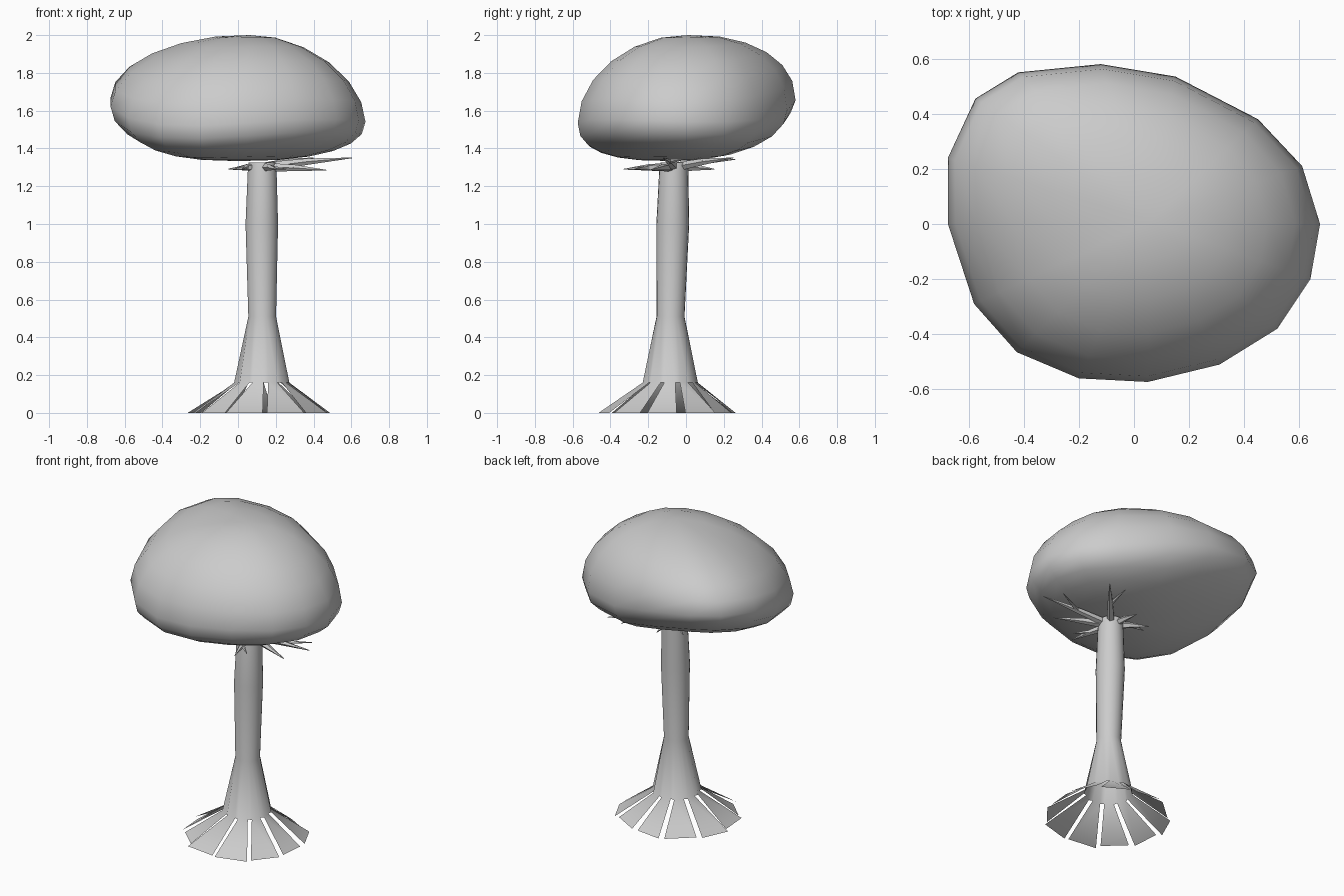
import bpy, bmesh, math, random
from mathutils import Vector

if "Cube" in bpy.data.objects:
    bpy.data.objects.remove(bpy.data.objects["Cube"])
random.seed(4)

grey = bpy.data.materials.new("light_grey")
grey.diffuse_color = (0.6, 0.6, 0.6, 1)
grey.use_nodes = True
grey.node_tree.nodes["Principled BSDF"].inputs["Base Color"].default_value = grey.diffuse_color


def finish(bm, name, angle=180):
    bmesh.ops.recalc_face_normals(bm, faces=bm.faces)
    mesh = bpy.data.meshes.new(name)
    bm.to_mesh(mesh)
    bm.free()
    ob = bpy.data.objects.new(name, mesh)
    bpy.context.collection.objects.link(ob)
    mesh.materials.append(grey)
    bpy.ops.object.select_all(action='DESELECT')
    ob.select_set(True)
    bpy.context.view_layer.objects.active = ob
    bpy.ops.object.shade_smooth_by_angle(angle=math.radians(angle))
    return ob


def bridge(bm, a, b):
    n = len(a)
    for i in range(n):
        bm.faces.new((a[i], a[(i + 1) % n], b[(i + 1) % n], b[i]))


# Canopy: plan outline swept along a lopsided dome, with a tilted, saddle-shaped rim
outline = [(.675, 0), (.61, .21), (.45, .38), (.15, .535), (-.12, .58), (-.42, .55),
           (-.575, .455), (-.675, .24), (-.675, 0), (-.58, -.29), (-.425, -.465),
           (-.2, -.56), (.05, -.573), (.31, -.51), (.52, -.38), (.64, -.2)]
bm = bmesh.new()
rings = []
for t in (-75, -60, -45, -30, -15, 0, 15, 30, 45, 60, 75):
    c, s = math.cos(math.radians(t)), abs(math.sin(math.radians(t)))
    ring = []
    for x, y in outline:
        a = math.atan2(y, x)
        rim = 1.582 - 0.06 * x + 0.088 * y - 0.038 * math.sin(2 * a)
        if t >= 0:
            n = 1.82 + .4 * max(0, math.sin(a)) + .1 * max(0, -math.sin(a))
            centre, pole = (.06, .01), 2.003
        else:
            n = 2.2 + .15 * math.cos(a) - .35 * math.sin(a) + .28 * math.sin(2 * a)
            centre, pole = (.0, -.07), 1.333
        k, e = c ** (2 / n), s ** (2 / n)
        ring.append(bm.verts.new((x * k + centre[0] * (1 - k),
                                  y * k + centre[1] * (1 - k),
                                  rim + (pole - rim) * e)))
    rings.append(ring)
for a, b in zip(rings, rings[1:]):
    bridge(bm, a, b)
for ring, tip in ((rings[0], (0, -.07, 1.333)), (rings[-1], (.06, .01, 2.0))):
    v = bm.verts.new(tip)
    for i in range(16):
        bm.faces.new((ring[i], ring[(i + 1) % 16], v))
finish(bm, "canopy")

# Hollow trunk with a pleated flare that splits into thin root tongues
ROOTS = 11
STEP = math.tau / ROOTS
bm = bmesh.new()


def ring_at(cx, cy, r, z, half=.25, groove=1.0):
    out = []
    for i in range(ROOTS):
        for side in (-1, 1):
            a = (i + side * half) * STEP
            rr = r * (groove if side > 0 else 1)
            out.append(bm.verts.new((cx + rr * math.cos(a), cy + rr * math.sin(a), z)))
    return out


trunk = [ring_at(.128, -.06, .074, 1.325), ring_at(.128, -.065, .077, 1.28),
         ring_at(.126, -.07, .087, 1.0), ring_at(.128, -.082, .074, .51),
         ring_at(.127, -.085, .148, .16, .36, .93)]
for a, b in zip(trunk, trunk[1:]):
    bridge(bm, a, b)
top = trunk[-1]
for i in range(ROOTS):
    a, b = top[2 * i], top[2 * i + 1]
    ends = []
    for side in (-1, 1):
        ang = (i + side * random.uniform(.36, .48) - .15) * STEP
        r = random.uniform(.36, .4)
        ends.append(bm.verts.new((.125 + r * math.cos(ang),
                                  -.1 + r * .95 * math.sin(ang), 0)))
    bm.faces.new((a, b, ends[1], ends[0]))
finish(bm, "trunk_and_roots", 50)

# Thin forked branches below the canopy
bm = bmesh.new()


def spike(p, q, r0, r1):
    d = (q - p).normalized()
    u = d.cross(Vector((0, 0, 1))).normalized()
    w = d.cross(u)
    loops = []
    for pt, r in ((p, r0), (q, r1)):
        loops.append([bm.verts.new(pt + r * (u * math.cos(k * math.tau / 5) + w * math.sin(k * math.tau / 5)))
                      for k in range(5)])
    bridge(bm, *loops)
    bm.faces.new(loops[0])
    bm.faces.new(loops[1])


base = Vector((.128, -.06, 1.3))
tips = [(.475, -.06, .05), (.27, .31, .05), (-.17, .15, -.01),
        (-.15, -.1, -.01), (.08, -.27, -.01), (.34, -.13, -.015), (-.02, .21, -.01)]
for n, t in enumerate(tips):
    t = Vector(t)
    side = Vector((-t.y, t.x, 0))
    mid = base + t * .5 + Vector((0, 0, .005))
    spike(base, mid, .026, .018)
    spike(mid, base + t, .018, .002)
    if n < 5:
        spike(mid, base + t * .85 + side * .22, .014, .002)
finish(bm, "branches", 60)
